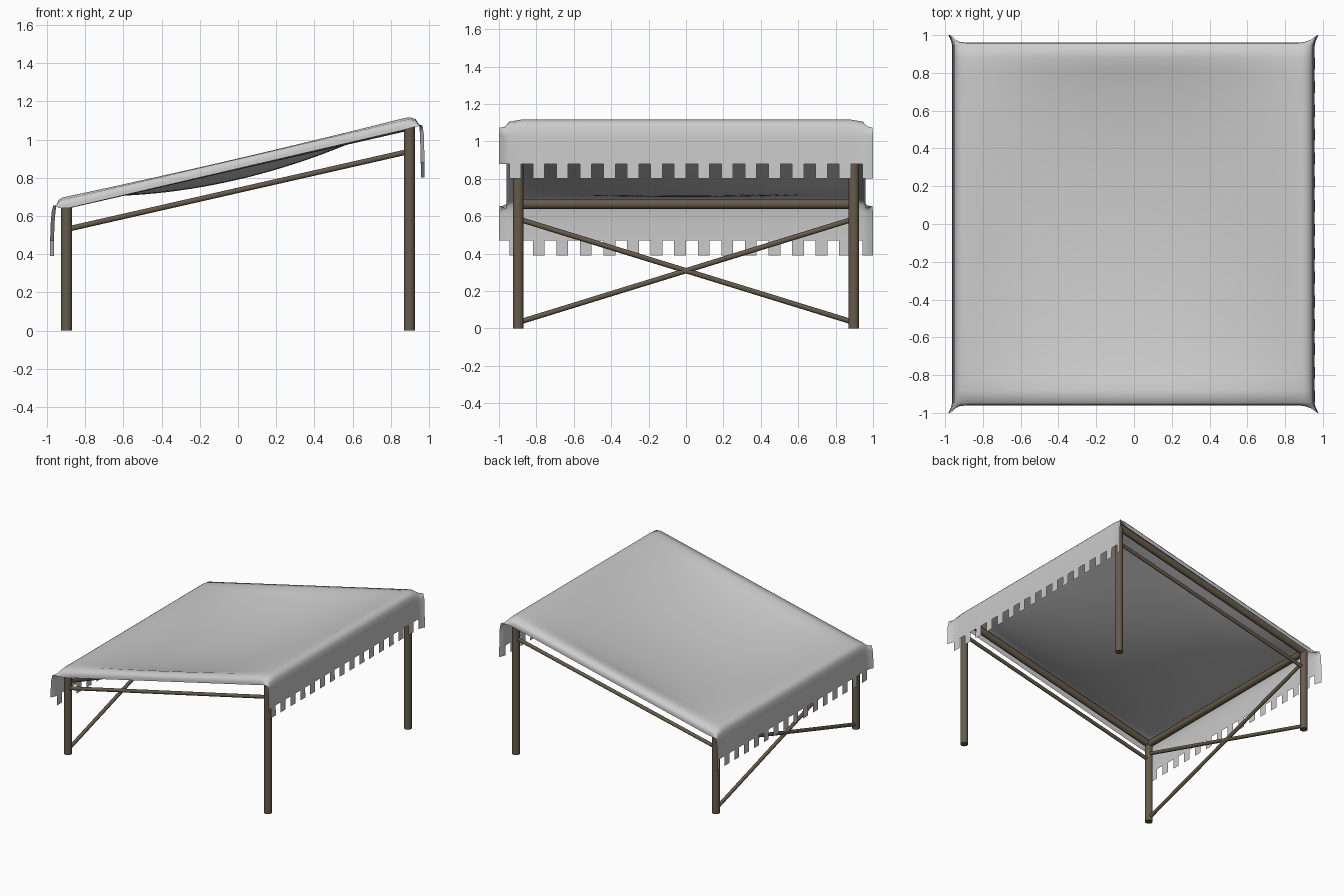
import bpy, bmesh
from mathutils import Vector

if "Cube" in bpy.data.objects:
    bpy.data.objects.remove(bpy.data.objects["Cube"])

wood = bpy.data.materials.new("wood")
wood.diffuse_color = (0.13, 0.105, 0.07, 1)
wood.use_nodes = True
wood.node_tree.nodes["Principled BSDF"].inputs["Base Color"].default_value = wood.diffuse_color


def pole(name, a, b, r):
    a, b = Vector(a), Vector(b)
    bpy.ops.mesh.primitive_cylinder_add(vertices=20, radius=r, depth=(b - a).length,
                                        location=(a + b) / 2)
    o = bpy.context.object
    o.name = name
    o.rotation_euler = (b - a).to_track_quat('Z', 'Y').to_euler()
    o.data.materials.append(wood)
    bpy.ops.object.shade_smooth_by_angle()


# Posts, sloping side beams and rails, crossed braces on the low side
P = 0.897
for s, side in ((-1, "front"), (1, "back")):
    y = s * P
    pole(side + "_low_post", (-P, y, 0), (-P, y, 0.66), 0.029)
    pole(side + "_high_post", (P, y, 0), (P, y, 1.075), 0.029)
    pole(side + "_sloping_beam", (-P, y, 0.665), (P, y, 1.075), 0.027)
    pole(side + "_lower_rail", (-P, y, 0.53), (P, y, 0.938), 0.014)
    pole(side + "_cross_brace", (-P, y, 0.032), (-P, -y, 0.585), 0.014)
pole("low_beam", (-P, -P, 0.665), (-P, P, 0.665), 0.027)
pole("high_beam", (P, -P, 1.075), (P, P, 1.075), 0.027)

# Cloth stations across x: (x, z, valance amount)
low = [(-0.963, 0.39, 1), (-0.963, 0.47, 1), (-0.96, 0.56, 1), (-0.955, 0.62, 1),
       (-0.949, 0.66, 0.9), (-0.938, 0.683, 0.4), (-0.92, 0.696, 0.1)]
roof = [(-0.88 + 1.75 * i / 28, 0.91 + 0.233 * (-0.88 + 1.75 * i / 28), 0) for i in range(29)]
high = [(0.90, 1.116, 0.1), (0.93, 1.106, 0.4), (0.947, 1.08, 0.9), (0.952, 1.03, 1),
        (0.954, 0.96, 1), (0.956, 0.88, 1), (0.957, 0.80, 1)]
rows = low + roof + high

# Cloth columns across y: (roof y, roof drop, valance y, corner flare)
N = 30
cols = [(-0.945 + 0.063 * i, 0.012 if i in (0, N) else 0,
         -0.945 + 0.063 * i, 0) for i in range(N + 1)]
hem = [(0.958, 0.03, 0.965, 0.004), (0.96, 0.045, 0.98, 0.01), (0.96, 0.062, 1.0, 0.02)]
cols = [(-a, d, -v, f) for a, d, v, f in reversed(hem)] + cols + hem

# Sagging canopy with hanging valances at the low and high ends
bm = bmesh.new()
grid = []
for x, z, k in rows:
    line = []
    for ry, drop, vy, flare in cols:
        sag = 0.12 * max(0, 1 - (x / 0.88) ** 2) * max(0, 1 - (ry / 0.9) ** 2) ** 0.8
        px = x + (flare if x > 0 else -flare) * k
        line.append(bm.verts.new((px, ry + (vy - ry) * k, z - sag - drop * (1 - k))))
    grid.append(line)

last = len(rows) - 2
H = len(hem)
for r in range(len(rows) - 1):
    for c in range(len(cols) - 1):
        i = c - H
        tab = i >= N or (i >= 0 and i % 2 == 0)
        if r in (0, last) and not tab:
            continue
        bm.faces.new((grid[r][c], grid[r + 1][c], grid[r + 1][c + 1], grid[r][c + 1]))
bmesh.ops.delete(bm, geom=[v for v in bm.verts if not v.link_faces], context='VERTS')
bmesh.ops.recalc_face_normals(bm, faces=bm.faces)
bm.normal_update()
if sum(f.normal.z * f.calc_area() for f in bm.faces) < 0:
    bmesh.ops.reverse_faces(bm, faces=bm.faces)
for f in bm.faces:
    f.smooth = True
me = bpy.data.meshes.new("canopy_cloth")
bm.to_mesh(me)
bm.free()
bpy.context.collection.objects.link(bpy.data.objects.new("canopy_cloth", me))
